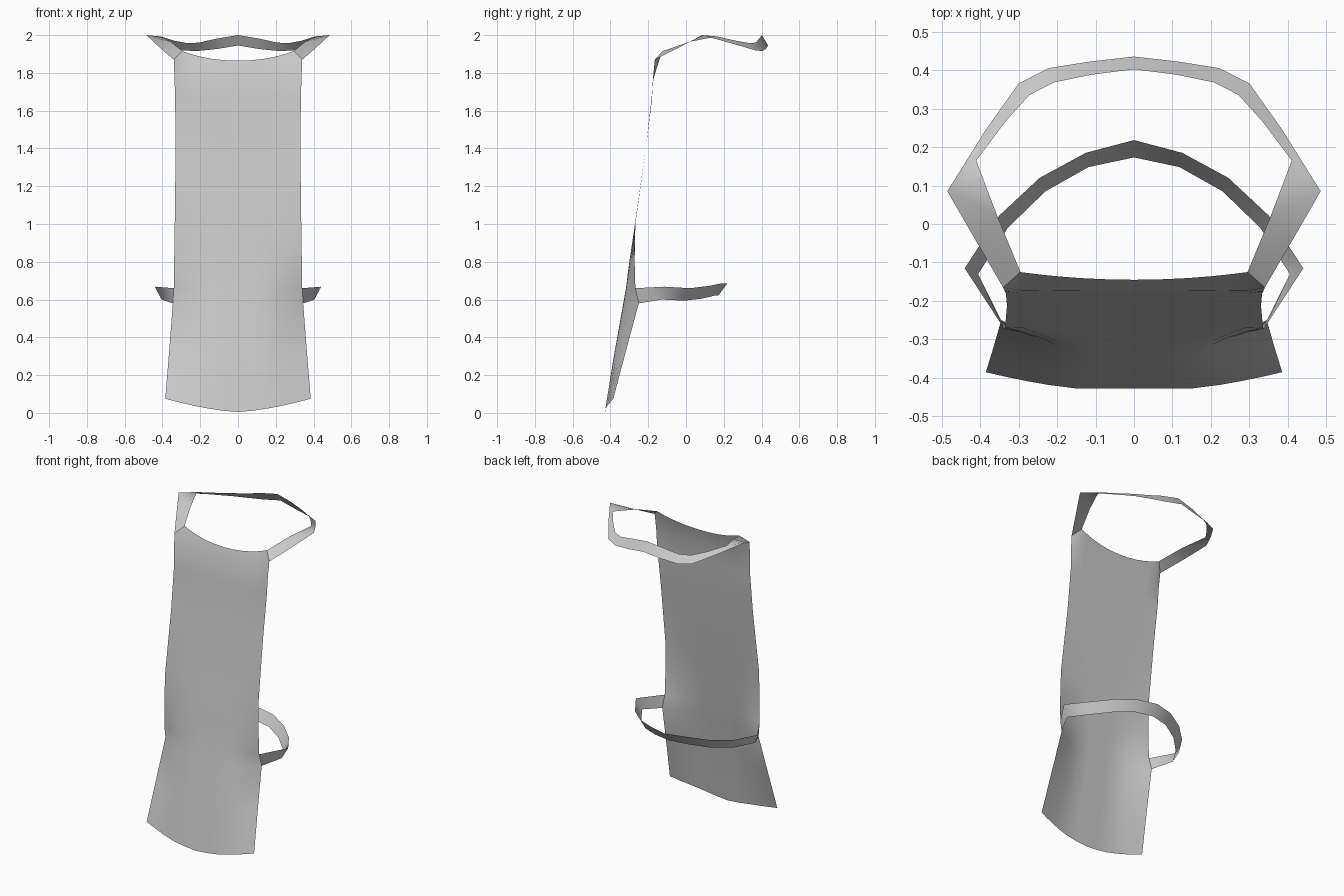
import bpy
import math
from mathutils import Vector

default_cube = bpy.data.objects.get("Cube")
if default_cube:
    bpy.data.objects.remove(default_cube, do_unlink=True)


def make_material(name, colour):
    material = bpy.data.materials.new(name)
    material.use_nodes = True
    material.diffuse_color = colour
    material.node_tree.nodes["Principled BSDF"].inputs["Base Color"].default_value = colour
    return material


cloth = make_material("grey cloth", (0.6, 0.6, 0.6, 1))


def cloth_sheet(name, rows):
    """Skin a grid of points for the left half, then mirror it to the right."""
    columns = len(rows[0])
    points = [point for row in rows for point in row]
    faces = []
    for r in range(len(rows) - 1):
        for c in range(columns - 1):
            a = r * columns + c
            faces.append((a, a + 1, a + columns + 1, a + columns))
    mesh = bpy.data.meshes.new(name)
    mesh.from_pydata(points, [], faces)
    mesh.materials.append(cloth)
    sheet = bpy.data.objects.new(name, mesh)
    bpy.context.collection.objects.link(sheet)
    bpy.ops.object.select_all(action="DESELECT")
    sheet.select_set(True)
    bpy.context.view_layer.objects.active = sheet
    bpy.ops.object.shade_smooth_by_angle(angle=math.radians(60))
    mirror = sheet.modifiers.new("Mirror", "MIRROR")
    mirror.use_axis[0] = True
    mirror.use_clip = True
    mirror.merge_threshold = 0.001
    return sheet


# Apron panel: middle height, edge height, half width, middle depth, edge depth
sections = [
    (0.005, 0.075, 0.385, -0.428, -0.385),
    (0.28, 0.32, 0.365, -0.385, -0.32),
    (0.56, 0.58, 0.345, -0.335, -0.25),
    (0.66, 0.66, 0.34, -0.318, -0.268),
    (0.8, 0.8, 0.338, -0.3, -0.272),
    (1.0, 1.0, 0.335, -0.27, -0.268),
    (1.4, 1.4, 0.33, -0.213, -0.213),
    (1.66, 1.66, 0.333, -0.183, -0.18),
    (1.77, 1.77, 0.336, -0.172, -0.175),
]
spread = (0, 0.2, 0.4, 0.58, 0.72, 0.87, 1)
panel_rows = []
for z_mid, z_edge, width, y_mid, y_edge in sections:
    row = []
    for u in spread:
        curl = max(0, (u - 0.35) / 0.65) ** 1.4
        row.append((u * width, y_mid + (y_edge - y_mid) * curl,
                    z_mid + (z_edge - z_mid) * u ** 1.5))
    panel_rows.append(row)

# Scooped neckline, ending at the two corners where the neck strap begins
neck_inner = Vector((0.295, -0.125, 1.915))
neck_outer = Vector((0.34, -0.165, 1.87))
neckline = []
for u in spread[:-1]:
    t = u / spread[-2]
    neckline.append((neck_inner.x * t, -0.145 + 0.02 * t * t, 1.865 + 0.05 * t ** 2.2))
panel_rows.append(neckline + [neck_outer])
cloth_sheet("apron_panel", panel_rows)

# Neck strap: pairs of inner and outer edge points from chest to nape
cloth_sheet("neck_strap", [
    (neck_inner, neck_outer),
    ((0.355, 0.02, 1.965), (0.41, -0.045, 1.93)),
    ((0.41, 0.165, 1.993), (0.485, 0.085, 2.0)),
    ((0.335, 0.265, 1.97), (0.385, 0.245, 1.955)),
    ((0.272, 0.335, 1.958), (0.3, 0.365, 1.92)),
    ((0.208, 0.368, 1.96), (0.222, 0.405, 1.915)),
    ((0.11, 0.388, 1.982), (0.115, 0.422, 1.926)),
    ((0, 0.402, 2.0), (0, 0.435, 1.945)),
])

# Waist strap: pairs of upper and lower edge points from hip to back
cloth_sheet("waist_strap", [
    ((0.34, -0.268, 0.66), (0.345, -0.25, 0.58)),
    ((0.44, -0.115, 0.668), (0.405, -0.13, 0.6)),
    ((0.35, 0.022, 0.66), (0.328, -0.01, 0.594)),
    ((0.245, 0.12, 0.672), (0.23, 0.085, 0.605)),
    ((0.125, 0.185, 0.685), (0.118, 0.148, 0.62)),
    ((0, 0.218, 0.685), (0, 0.173, 0.623)),
])
